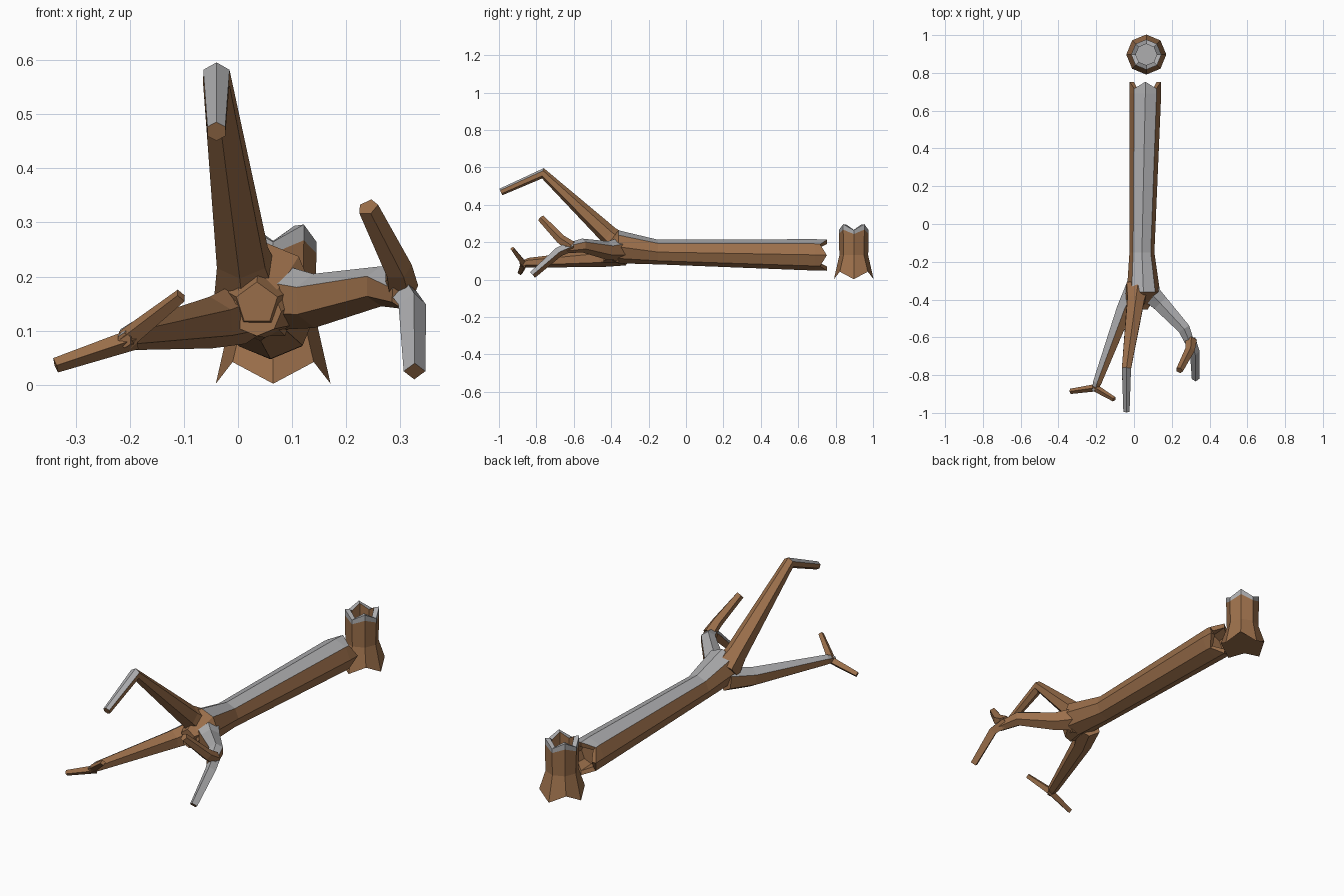
import bpy, bmesh, math
from mathutils import Vector

cube = bpy.data.objects.get("Cube")
if cube:
    bpy.data.objects.remove(cube, do_unlink=True)

UP = Vector((0, 0, 1))


def material(name, color):
    m = bpy.data.materials.new(name)
    m.use_nodes = True
    m.diffuse_color = color
    m.node_tree.nodes["Principled BSDF"].inputs["Base Color"].default_value = color
    return m


bark = material("bark brown", (0.33, 0.16, 0.07, 1))
snow = material("frost grey", (0.42, 0.42, 0.43, 1))


def ring(center, tangent, radius, sides, jag=0.0):
    """Ring of points square to the tangent, one corner on top; jag makes it ragged."""
    ref = UP if abs(tangent.z) < 0.95 else Vector((0, 1, 0))
    side = tangent.cross(ref).normalized()
    top = side.cross(tangent).normalized()
    pts = []
    for i in range(sides):
        a = math.tau * i / sides
        p = center + radius * (math.cos(a) * top + math.sin(a) * side)
        pts.append(p + tangent * (jag if i % 2 else -jag))
    return pts


def loft(name, rings, is_snow):
    """Skin the rings, cap both ends; is_snow(segment, normal) picks the colour."""
    bm = bmesh.new()
    loops = [[bm.verts.new(p) for p in r] for r in rings]
    n = len(loops[0])
    segment = {}
    for s, (a, b) in enumerate(zip(loops, loops[1:])):
        for i in range(n):
            j = (i + 1) % n
            segment[bm.faces.new((a[i], a[j], b[j], b[i]))] = s
    segment[bm.faces.new(loops[0])] = -1
    segment[bm.faces.new(loops[-1])] = len(loops) - 1
    bmesh.ops.recalc_face_normals(bm, faces=bm.faces[:])
    for f, s in segment.items():
        f.material_index = int(is_snow(s, f.normal))
    mesh = bpy.data.meshes.new(name)
    bm.to_mesh(mesh)
    bm.free()
    mesh.materials.append(bark)
    mesh.materials.append(snow)
    obj = bpy.data.objects.new(name, mesh)
    bpy.context.collection.objects.link(obj)


def limb(name, path, sides=6, first_snow=None, lean=UP, limit=0.5):
    """Tapered limb along (x, y, z, radius) points, frosted from one segment on."""
    pts = [Vector(p[:3]) for p in path]
    rings = []
    for i, p in enumerate(pts):
        before = (p - pts[i - 1]).normalized() if i else Vector()
        after = (pts[i + 1] - p).normalized() if i + 1 < len(pts) else Vector()
        rings.append(ring(p, (before + after).normalized(), path[i][3], sides))
    lean = Vector(lean).normalized()
    loft(name, rings, lambda s, n: first_snow is not None
         and first_snow <= s < len(path) - 1 and n.dot(lean) > limit)


# Hollow stump: flared ragged foot, frosted ragged rim, frosted floor inside
foot = Vector((0.065, 0.897, 0))
stump_profile = [(0.022, 0.106, 0.02), (0.13, 0.077, 0), (0.255, 0.08, 0.012),
                 (0.28, 0.08, 0.016), (0.28, 0.056, 0.014), (0.17, 0.056, 0)]
loft("stump", [ring(foot + UP * z, UP, r, 8, j) for z, r, j in stump_profile],
     lambda s, n: s in (2, 3, 5))

# Fallen trunk: hollow broken end at the back, swelling where the limbs part
ALONG = Vector((0, -1, 0))
trunk_profile = [(0.67, 0.06, 0.128, 0.055, 0), (0.735, 0.06, 0.13, 0.06, 0.018),
                 (0.735, 0.06, 0.13, 0.083, 0.018), (0.69, 0.06, 0.132, 0.084, 0),
                 (-0.15, 0.042, 0.147, 0.066, 0), (-0.36, 0.05, 0.175, 0.088, 0),
                 (-0.44, 0.035, 0.135, 0.045, 0)]
loft("trunk", [ring(Vector((x, y, z)), ALONG, r, 8, j) for y, x, z, r, j in trunk_profile],
     lambda s, n: 2 <= s <= 4 and n.z > 0.5)

# Right limb, low, ending in a two-way fork
limb("right_limb", [(0.01, -0.33, 0.135, 0.06), (-0.05, -0.45, 0.115, 0.048),
                    (-0.195, -0.84, 0.09, 0.026), (-0.21, -0.885, 0.082, 0.014)],
     first_snow=0, lean=(-0.4, 0.2, 0.9), limit=0.75)
limb("right_outer_twig", [(-0.19, -0.865, 0.085, 0.02), (-0.337, -0.886, 0.036, 0.014)], 4)
limb("right_inner_twig", [(-0.21, -0.865, 0.082, 0.02), (-0.105, -0.928, 0.165, 0.013)], 4)

# Middle limb, rising and bending forward at a knee
limb("middle_limb", [(0.018, -0.34, 0.175, 0.07), (0.008, -0.41, 0.235, 0.052),
                     (-0.04, -0.765, 0.568, 0.028), (-0.04, -0.99, 0.468, 0.019)],
     first_snow=2)

# Left limb, curving forward, ending in a rising and a drooping twig
limb("left_limb", [(0.05, -0.33, 0.165, 0.065), (0.14, -0.42, 0.155, 0.05),
                   (0.265, -0.555, 0.182, 0.037), (0.305, -0.65, 0.165, 0.025)],
     first_snow=0)
limb("left_rising_twig", [(0.302, -0.615, 0.175, 0.032), (0.295, -0.67, 0.215, 0.027),
                          (0.24, -0.775, 0.328, 0.02)], 5)
limb("left_drooping_twig", [(0.298, -0.61, 0.18, 0.028), (0.322, -0.68, 0.148, 0.026),
                            (0.326, -0.82, 0.025, 0.02)], 4, first_snow=0, limit=0.4)

# Blunt collar filling the crotch between the limbs
limb("limb_crotch", [(0.04, -0.36, 0.155, 0.08), (0.035, -0.45, 0.15, 0.04)], 5)
